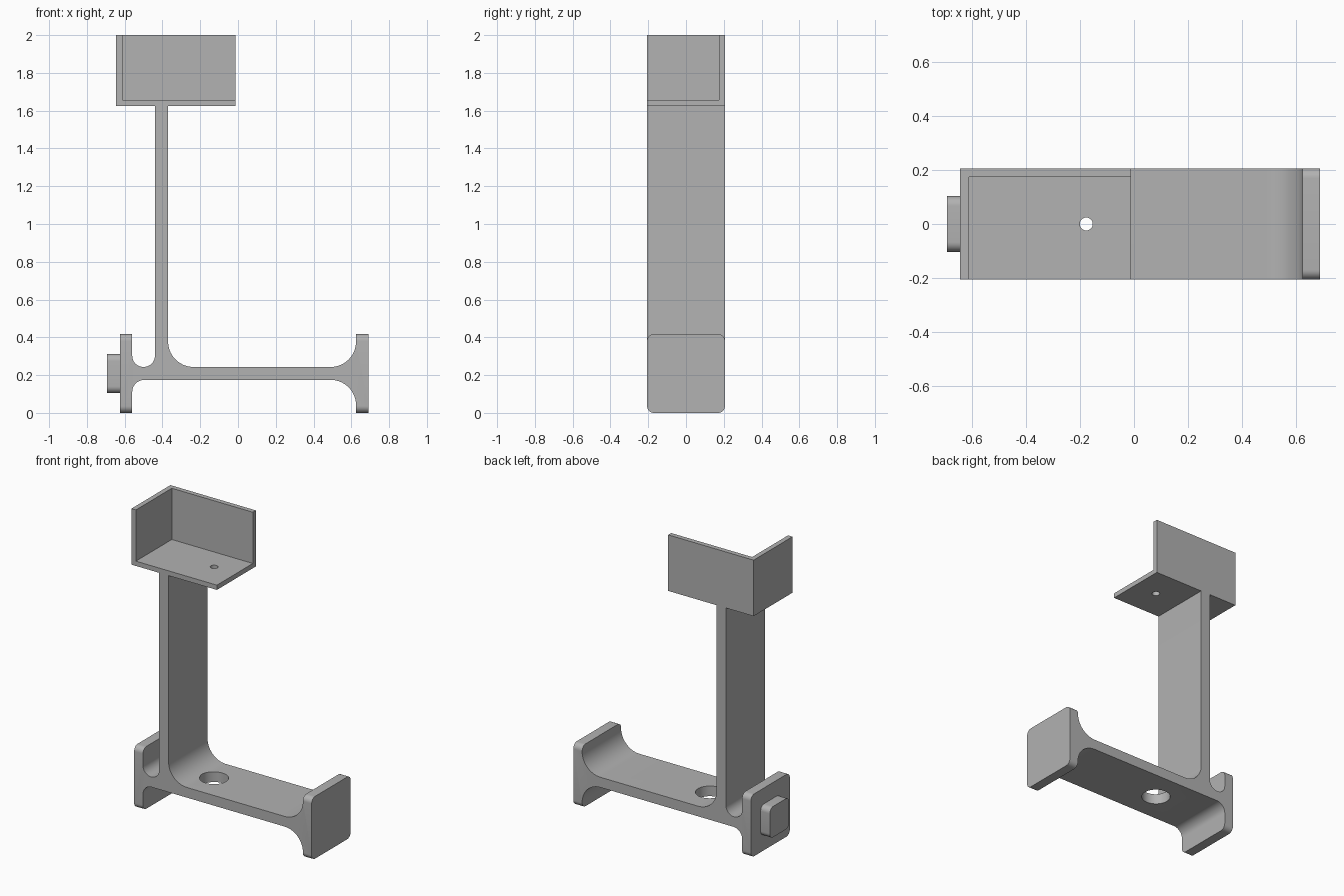
import bpy, bmesh, math
from mathutils import Vector, Matrix

cube = bpy.data.objects.get("Cube")
if cube:
    bpy.data.objects.remove(cube, do_unlink=True)

grey = bpy.data.materials.new("plain grey")
grey.use_nodes = True
COLOUR = (0.445, 0.445, 0.445, 1)
grey.diffuse_color = COLOUR
grey.node_tree.nodes["Principled BSDF"].inputs["Base Color"].default_value = COLOUR

HALF = 0.206      # half depth of the bracket
HOLE_X = -0.177   # axis shared by both holes


def make_object(name, bm):
    bmesh.ops.recalc_face_normals(bm, faces=bm.faces)
    mesh = bpy.data.meshes.new(name)
    bm.to_mesh(mesh)
    bm.free()
    mesh.materials.append(grey)
    obj = bpy.data.objects.new(name, mesh)
    bpy.context.collection.objects.link(obj)
    return obj


def box(name, low, high):
    low, high = Vector(low), Vector(high)
    bm = bmesh.new()
    bmesh.ops.create_cube(bm, size=1)
    for v in bm.verts:
        v.co = (low + high) / 2 + v.co * (high - low)
    return make_object(name, bm)


def cylinder(name, radius, z, depth):
    bm = bmesh.new()
    bmesh.ops.create_cone(bm, cap_ends=True, segments=48, radius1=radius, radius2=radius,
                          depth=depth, matrix=Matrix.Translation((HOLE_X, 0, z)))
    return make_object(name, bm)


def activate(obj):
    bpy.ops.object.select_all(action='DESELECT')
    obj.select_set(True)
    bpy.context.view_layer.objects.active = obj


def cut(obj, cutter):
    mod = obj.modifiers.new("cut", 'BOOLEAN')
    mod.operation, mod.solver, mod.object = 'DIFFERENCE', 'EXACT', cutter
    activate(obj)
    bpy.ops.object.modifier_apply(modifier=mod.name)
    bpy.data.objects.remove(cutter, do_unlink=True)


def round_x_edges(bm, levels, radius):
    """Round the outer edges that run along x at the given heights."""
    edges = [e for e in bm.edges
             if all(any(abs(v.co.z - z) < 1e-4 for z in levels) for v in e.verts)
             and abs(e.verts[0].co.y - e.verts[1].co.y) < 1e-4
             and abs(e.verts[0].co.x - e.verts[1].co.x) > 1e-3]
    bmesh.ops.bevel(bm, geom=edges, offset=radius, segments=8, profile=0.5, affect='EDGES')


def arc(cx, cz, r, start, end, steps=14):
    angles = [math.radians(start + (end - start) * i / steps) for i in range(steps + 1)]
    return [(cx + r * math.cos(a), cz + r * math.sin(a)) for a in angles]


# Frame: foot plates, web and post as one filleted side profile
TOP, WEB_LOW, WEB_HIGH, R, S = 0.417, 0.175, 0.243, 0.135, 0.065
profile = [(-0.625, 0), (-0.56, 0)]
profile += arc(-0.56 + S, WEB_LOW - S, S, 180, 90)
profile += arc(0.625 - R, WEB_LOW - R, R, 90, 0)
profile += [(0.625, 0), (0.69, 0), (0.69, TOP), (0.625, TOP)]
profile += arc(0.625 - R, WEB_HIGH + R, R, 0, -90)
profile += arc(-0.37 + R, WEB_HIGH + R, R, 270, 180)
profile += [(-0.37, 1.625), (-0.44, 1.625)]
profile += arc(-0.5, WEB_HIGH + 0.06, 0.06, 0, -180, 24)
profile += [(-0.56, TOP), (-0.625, TOP)]

bm = bmesh.new()
face = bm.faces.new([bm.verts.new((x, -HALF, z)) for x, z in profile])
sweep = bmesh.ops.extrude_face_region(bm, geom=[face])
bmesh.ops.translate(bm, vec=(0, 2 * HALF, 0),
                    verts=[g for g in sweep["geom"] if isinstance(g, bmesh.types.BMVert)])
round_x_edges(bm, (0, TOP), 0.036)
frame = make_object("frame", bm)
cut(frame, cylinder("web_hole_cutter", 0.088, 0.21, 0.2))

# Side boss with rounded corners
bm = bmesh.new()
bmesh.ops.create_cube(bm, size=1)
for v in bm.verts:
    v.co = Vector((-0.6575 + v.co.x * 0.07, v.co.y * 0.206, 0.208 + v.co.z * 0.206))
round_x_edges(bm, (0.105, 0.311), 0.036)
boss = make_object("side_boss", bm)

# Corner tray: floor, back wall and right wall
tray = box("corner_tray", (-0.645, -HALF, 1.625), (-0.012, HALF, 2))
cut(tray, box("tray_cutter", (-0.612, -0.5, 1.657), (0.3, 0.174, 2.3)))
cut(tray, cylinder("tray_hole_cutter", 0.024, 1.64, 0.2))

for part in (frame, boss, tray):
    activate(part)
    bpy.ops.object.shade_smooth_by_angle(angle=math.radians(30))
